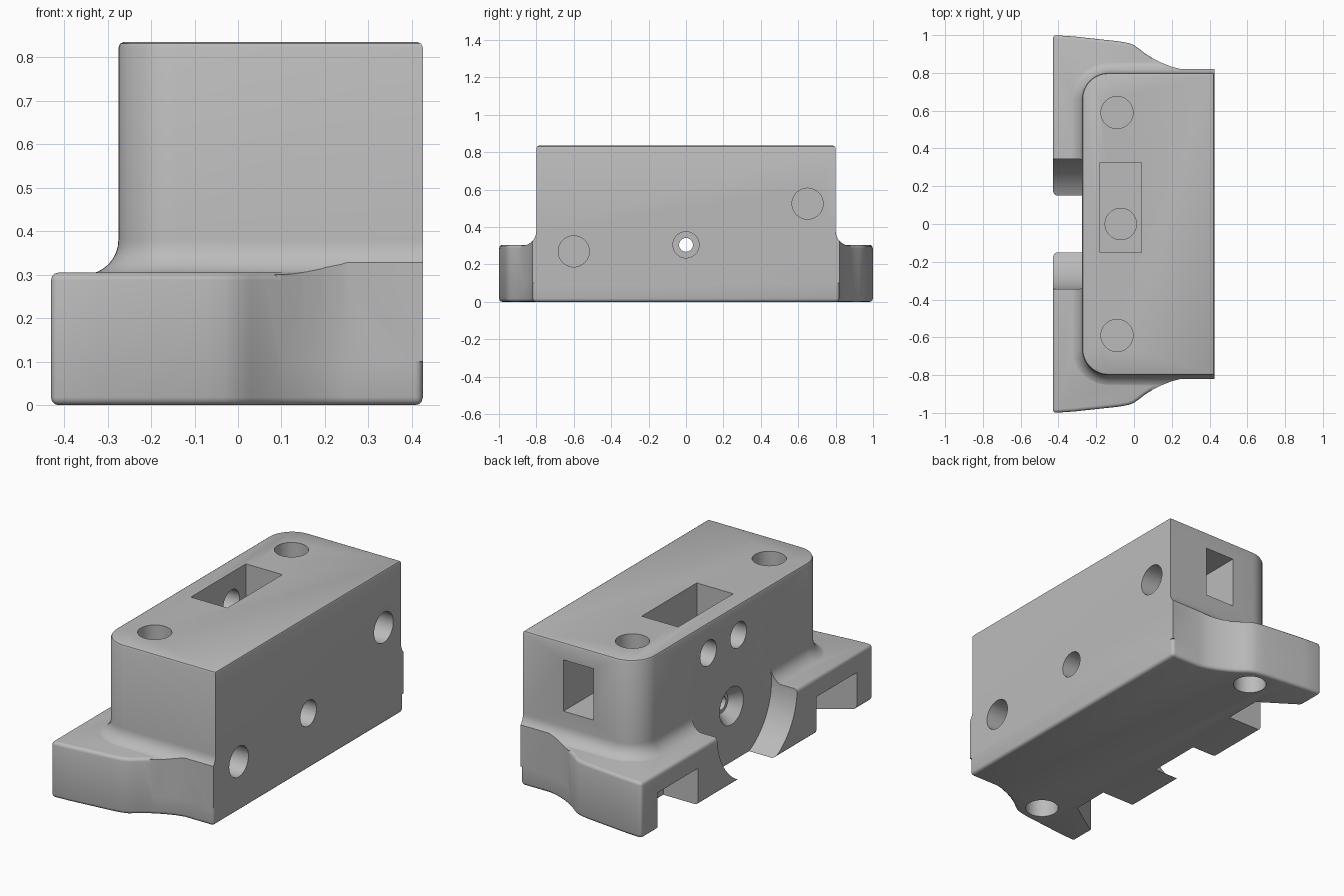
import bpy, bmesh, math
from mathutils import Matrix, Vector

if "Cube" in bpy.data.objects:
    bpy.data.objects.remove(bpy.data.objects["Cube"])

grey = bpy.data.materials.new("light grey")
grey.diffuse_color = (0.5, 0.5, 0.5, 1)
grey.use_nodes = True
grey.node_tree.nodes["Principled BSDF"].inputs["Base Color"].default_value = grey.diffuse_color


def finish(name, bm):
    bmesh.ops.recalc_face_normals(bm, faces=bm.faces)
    me = bpy.data.meshes.new(name)
    bm.to_mesh(me)
    bm.free()
    me.materials.append(grey)
    ob = bpy.data.objects.new(name, me)
    bpy.context.collection.objects.link(ob)
    return ob


def loft(name, rings):
    """Closed solid through matching rings of 3D points."""
    bm = bmesh.new()
    vs = [[bm.verts.new(p) for p in r] for r in rings]
    n = len(rings[0])
    for a, b in zip(vs, vs[1:]):
        for i in range(n):
            j = (i + 1) % n
            bm.faces.new((a[i], a[j], b[j], b[i]))
    bm.faces.new(vs[0])
    bm.faces.new(vs[-1])
    return finish(name, bm)


def box(name, lo, hi):
    c = [(lo[0], lo[1]), (hi[0], lo[1]), (hi[0], hi[1]), (lo[0], hi[1])]
    return loft(name, [[(x, y, z) for x, y in c] for z in (lo[2], hi[2])])


def rod(name, start, end, r1, r2=None, seg=40):
    a, b = Vector(start), Vector(end)
    bm = bmesh.new()
    rot = (b - a).to_track_quat('Z', 'Y').to_matrix().to_4x4()
    bmesh.ops.create_cone(bm, cap_ends=True, segments=seg, radius1=r1,
                          radius2=r1 if r2 is None else r2, depth=(b - a).length,
                          matrix=Matrix.Translation((a + b) / 2) @ rot)
    return finish(name, bm)


def apply(ob, mod):
    bpy.context.view_layer.objects.active = ob
    bpy.ops.object.modifier_apply(modifier=mod.name)


def boolean(ob, other, op):
    m = ob.modifiers.new("bool", 'BOOLEAN')
    m.operation, m.solver, m.object = op, 'EXACT', other
    apply(ob, m)
    bpy.data.objects.remove(other)


def bevel(ob, width, seg=3):
    m = ob.modifiers.new("bevel", 'BEVEL')
    m.width, m.segments, m.limit_method = width, seg, 'ANGLE'
    m.angle_limit = math.radians(50)
    apply(ob, m)


# Flange outline: flared ears, mirrored front to back
def flange_outline(xmax):
    half = [(-0.43, 1.0), (-0.32, 0.993), (-0.2, 0.98), (-0.08, 0.967), (-0.03, 0.958), (0.0, 0.947),
            (0.03, 0.925), (0.06, 0.902), (0.1, 0.877), (0.15, 0.852), (0.2, 0.832),
            (0.25, 0.82), (xmax, 0.82)]
    return half + [(x, -y) for x, y in reversed(half)]


# Tower outline: rounded corners on the -x side, grown by d
def tower_outline(d):
    xmin, ymax, r, xmax = -0.275 - d, 0.80 + d, 0.14 + d, 0.425 + min(d, 0)
    arc = [math.radians(90 + 90 * i / 12) for i in range(13)]
    half = [(xmax, ymax)] + [(xmin + r + r * math.cos(a), ymax - r + r * math.sin(a)) for a in arc]
    return half + [(x, -y) for x, y in reversed(half)]


# Flange with bites and undercut notches
flange = loft("flange", [[(x, y, z) for x, y in flange_outline(0.425)] for z in (0, 0.305)])
bevel(flange, 0.018)

# Tower that flows into the flange through a fillet
R = 0.08
levels = [(0.1, R)]
for i in range(9):
    a = math.radians(90 * i / 8)
    levels.append((0.30 + R * (1 - math.cos(a)), R * (1 - math.sin(a))))
levels += [(0.822, 0), (0.831, -0.004), (0.835, -0.012)]
body = loft("mount_block", [[(x, y, z) for x, y in tower_outline(d)] for z, d in levels])
trim = loft("trim", [[(x, y, z) for x, y in flange_outline(0.5)] for z in (-0.1, 1)])
boolean(body, trim, 'INTERSECT')
boolean(body, flange, 'UNION')

cutters = [
    # round bite between the ears
    rod("bite", (-0.6, 0, 0.31), (-0.275, 0, 0.31), 0.345, seg=96),
    # top pocket, its well, and the end pocket
    box("top_pocket", (-0.18, -0.15, 0.45), (0.04, 0.325, 1)),
    rod("well", (-0.07, 0, 0.2), (-0.07, 0, 0.5), 0.083),
    box("end_pocket", (0.0, 0.5, 0.46), (0.18, 1, 0.74)),
    # side holes
    rod("side_hole_low", (0.22, -0.6, 0.27), (0.6, -0.6, 0.27), 0.083),
    rod("side_hole_high", (0.22, 0.65, 0.525), (0.6, 0.65, 0.525), 0.083),
    # through screw hole with recesses
    rod("screw", (-0.6, 0, 0.305), (0.6, 0, 0.305), 0.037),
    rod("screw_recess", (0.25, 0, 0.305), (0.6, 0, 0.305), 0.07),
    rod("screw_dish", (-0.215, 0, 0.305), (-0.285, 0, 0.305), 0.055, 0.11),
    # cable holes into the top pocket
    rod("cable_hole_a", (-0.5, 0.2, 0.67), (-0.1, 0.2, 0.67), 0.07),
    rod("cable_hole_b", (-0.5, -0.06, 0.67), (-0.1, -0.06, 0.67), 0.07),
]
for s in (-1, 1):
    cutters += [
        rod("top_hole", (-0.09, s * 0.59, 0.66), (-0.09, s * 0.59, 1), 0.085),
        rod("bottom_hole", (-0.08, s * 0.84, -0.2), (-0.08, s * 0.84, 0.16), 0.085),
        loft("notch", [[(x, s * y, z) for x, y in
                        ((-0.6, 0.51), (-0.22, 0.51), (-0.22, 0.72), (-0.43, 0.86), (-0.6, 0.86))]
                       for z in (-0.1, 0.2)]),
    ]
for c in cutters:
    boolean(body, c, 'DIFFERENCE')

bpy.ops.object.select_all(action='DESELECT')
body.select_set(True)
bpy.context.view_layer.objects.active = body
bpy.ops.object.shade_smooth_by_angle(angle=math.radians(35))
